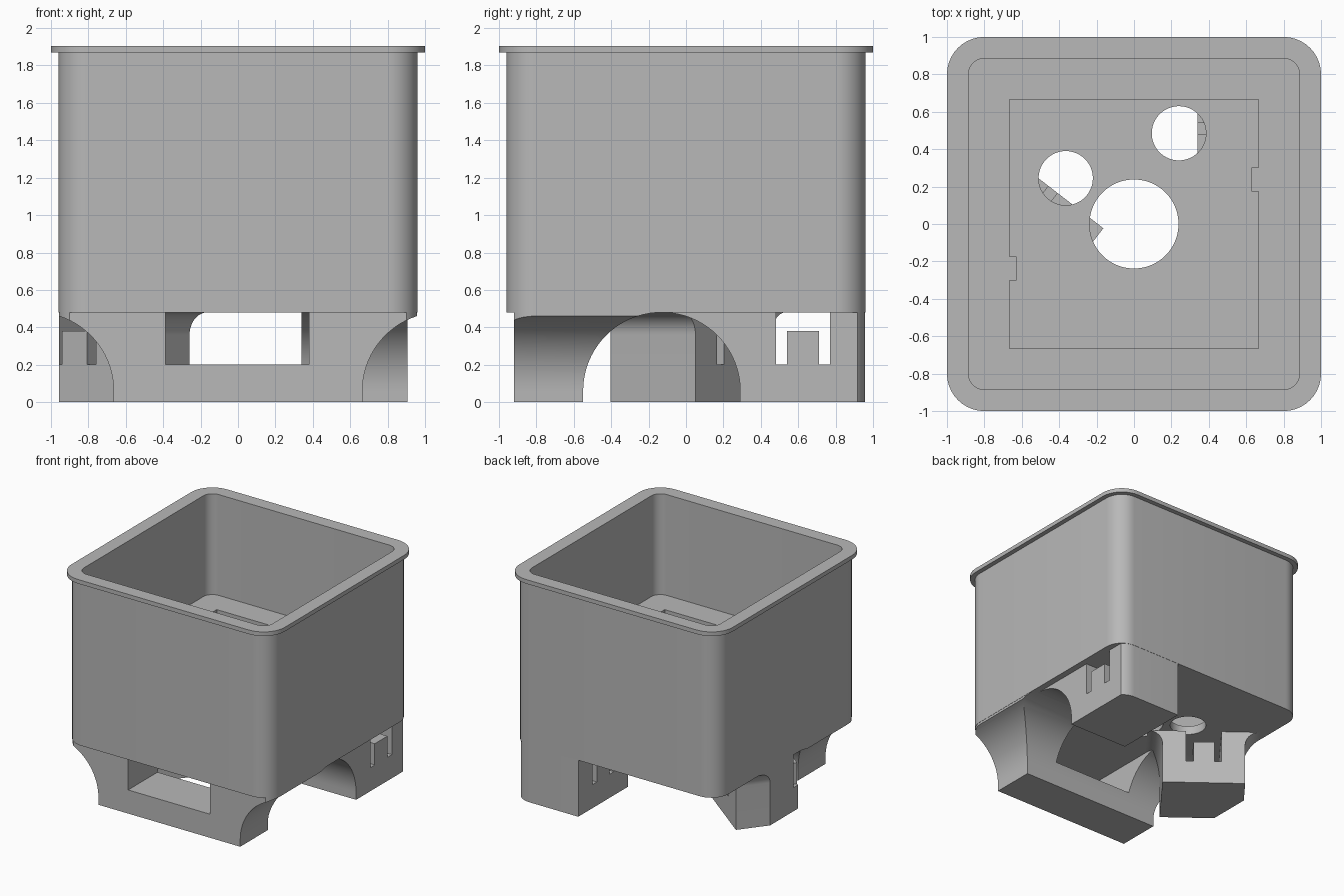
import bpy, bmesh
from math import sin, cos, pi, radians, sqrt
from mathutils import Matrix

cube = bpy.data.objects.get("Cube")
if cube:
    bpy.data.objects.remove(cube, do_unlink=True)

grey = bpy.data.materials.new("plain grey")
grey.use_nodes = True
grey.diffuse_color = (0.48, 0.48, 0.48, 1)
grey.node_tree.nodes["Principled BSDF"].inputs["Base Color"].default_value = grey.diffuse_color

BASE = 0.48      # underside of the box
FLOOR = 1.05     # inner floor, with the pocket sunk into it


def loft(name, rings, angle=0):
    """Closed solid through rings of equal point count."""
    bm = bmesh.new()
    loops = [[bm.verts.new(p) for p in ring] for ring in rings]
    for low, high in zip(loops, loops[1:]):
        for i in range(len(low)):
            j = (i + 1) % len(low)
            bm.faces.new((low[i], low[j], high[j], high[i]))
    bm.faces.new(loops[0][::-1])
    bm.faces.new(loops[-1])
    bmesh.ops.rotate(bm, verts=bm.verts, matrix=Matrix.Rotation(angle, 3, 'Z'))
    bmesh.ops.recalc_face_normals(bm, faces=bm.faces)
    mesh = bpy.data.meshes.new(name)
    bm.to_mesh(mesh)
    bm.free()
    mesh.materials.append(grey)
    obj = bpy.data.objects.new(name, mesh)
    bpy.context.collection.objects.link(obj)
    return obj


def box(name, x0, x1, y0, y1, z0, z1, angle=0):
    return loft(name, [[(x0, y0, z), (x1, y0, z), (x1, y1, z), (x0, y1, z)]
                       for z in (z0, z1)], angle)


def rounded(half, r, z, steps=10):
    """Rounded square outline at height z."""
    ring = []
    for q in range(4):
        mid = pi / 4 + q * pi / 2
        cx, cy = [(half - r) * sqrt(2) * f(mid) for f in (cos, sin)]
        for k in range(steps + 1):
            t = (q + k / steps) * pi / 2
            ring.append((cx + r * cos(t), cy + r * sin(t), z))
    return ring


def cylinder(x, y, r, z0, z1, n=64):
    return loft("hole_cutter", [[(x + r * cos(2 * pi * i / n), y + r * sin(2 * pi * i / n), z)
                                 for i in range(n)] for z in (z0, z1)])


def carve(obj, cutters, operation='DIFFERENCE'):
    """Apply booleans, then drop the cutters."""
    for c in cutters:
        c.hide_render = True
        mod = obj.modifiers.new("cut", 'BOOLEAN')
        mod.operation, mod.solver, mod.object = operation, 'EXACT', c
    deps = bpy.context.evaluated_depsgraph_get()
    mesh = bpy.data.meshes.new_from_object(obj.evaluated_get(deps))
    obj.modifiers.clear()
    obj.data = mesh
    for c in cutters:
        bpy.data.objects.remove(c, do_unlink=True)


def smooth(obj):
    bpy.ops.object.select_all(action='DESELECT')
    obj.select_set(True)
    bpy.context.view_layer.objects.active = obj
    bpy.ops.object.shade_smooth_by_angle(angle=radians(30))


def flare(z, r):
    """Outward offset of a concave fillet that meets the underside."""
    h = z - (BASE - r)
    return 0 if r == 0 or h <= 0 else r - sqrt(max(0, r * r - h * h))


def leg(name, a0, a1, b0, b1, radii, angle):
    """Block foot with flared sides, trimmed to the box outline."""
    levels = {0.0, BASE}
    for r in set(radii) - {0}:
        levels |= {round(BASE - r + r * sin(k * pi / 40), 5) for k in range(20)}
    rings = []
    for z in sorted(levels):
        fa0, fa1, fb0, fb1 = [flare(z, r) for r in radii]
        rings.append([(a0 - fa0, b0 - fb0, z), (a1 + fa1, b0 - fb0, z),
                      (a1 + fa1, b1 + fb1, z), (a0 - fa0, b1 + fb1, z)])
    obj = loft(name, rings, angle)
    trim = loft("trim", [rounded(0.958, 0.16, z) for z in (-0.1, 0.6)])
    carve(obj, [trim], 'INTERSECT')
    return obj


def toothed_window(mid, angle):
    """U-shaped opening with an upright tooth in the middle."""
    half, tooth, sill, tip, top = 0.145, 0.085, 0.2, 0.38, 0.6
    outline = [(-half, sill), (-tooth, sill), (-tooth, tip), (tooth, tip),
               (tooth, sill), (half, sill), (half, top), (-half, top)]
    return loft("window_cutter", [[(mid + a, b, z) for a, z in outline]
                                  for b in (-1.3, 0.2)], angle)


# Open box with rim, hollow inside
body = loft("box_body", [
    rounded(0.96, 0.16, BASE), rounded(0.96, 0.16, 1.87),
    rounded(1.0, 0.2, 1.87), rounded(1.0, 0.2, 1.905),
    rounded(0.885, 0.085, 1.905), rounded(0.885, 0.085, FLOOR)])

# Square pocket in the floor and three drain holes
carve(body, [box("pocket_cutter", -0.665, 0.665, -0.665, 0.665, 0.555, 1.2),
             cylinder(0, 0, 0.238, 0.3, 0.8),
             cylinder(0.24, 0.485, 0.145, 0.3, 0.8),
             cylinder(-0.365, 0.245, 0.145, 0.3, 0.8)])
smooth(body)

# Small catches on the pocket sides
for name, s in (("left_catch", 1), ("right_catch", -1)):
    y = sorted((s * 0.175, s * 0.302))
    x = sorted((s * 0.627, s * 0.667))
    box(name, *x, *y, 0.95, FLOOR)

# Wide front foot with a plain window
front = leg("front_foot", -0.665, 0.665, -0.92, -0.55, (0.42, 0.42, 0, 0.42), 0)
carve(front, [box("window_cutter", -0.387, 0.38, -1.2, 0.2, 0.2, 0.6)])
smooth(front)

# Back corner foot
back = leg("back_left_foot", 0.29, 1.1, -0.905, -0.34, (0.42, 0, 0, 0), pi / 2)
carve(back, [toothed_window(0.625, pi / 2)])
smooth(back)

# Slanted side foot
turn = radians(-37.6)
side = leg("slanted_right_foot", -0.906, -0.236, -0.69, -0.118, (0.12, 0.12, 0, 0), turn)
carve(side, [toothed_window(-0.571, turn)])
smooth(side)
